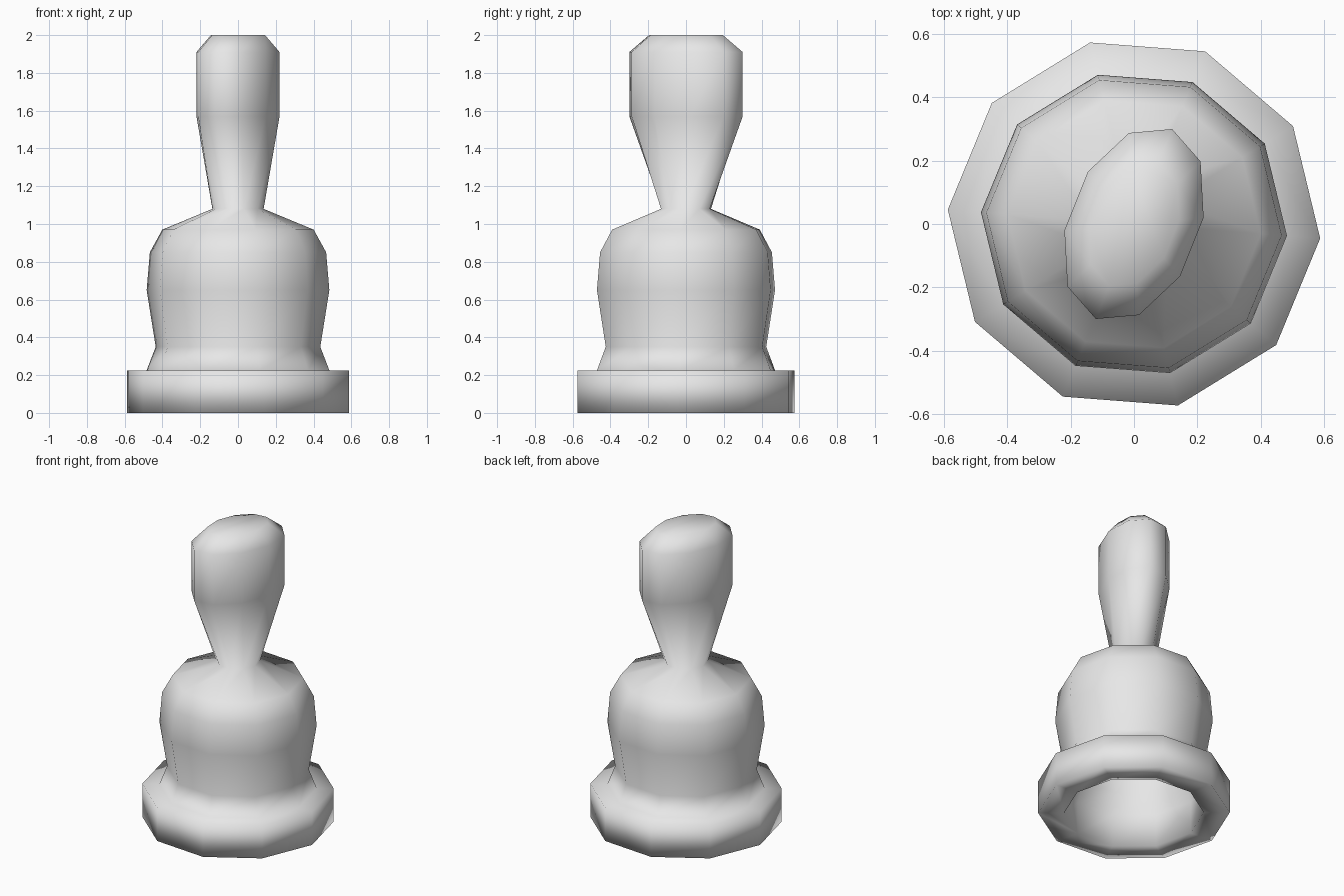
import bpy
import bmesh
from math import cos, sin, radians, tau
from mathutils import Vector

SIDES = 10

cube = bpy.data.objects.get("Cube")
if cube:
    bpy.data.objects.remove(cube, do_unlink=True)

grey = bpy.data.materials.new("light_grey")
grey.use_nodes = True
colour = (0.8, 0.8, 0.8, 1)
grey.diffuse_color = colour
grey.node_tree.nodes["Principled BSDF"].inputs["Base Color"].default_value = colour


def round_ring(radius, z):
    """Ten-sided ring, turned slightly about the axis."""
    turn = radians(-4.4)
    return [Vector((radius * cos(turn + tau * i / SIDES),
                    radius * sin(turn + tau * i / SIDES), z)) for i in range(SIDES)]


def grip_ring(scale, z):
    """Slanted oval ring for the handle grip."""
    a, b = Vector((0.22, 0.02, 0)), Vector((0.055, 0.309, 0))
    return [scale * (a * cos(tau * i / SIDES) + b * sin(tau * i / SIDES)) + Vector((0, 0, z))
            for i in range(SIDES)]


# Hollow inside, base, bell body and shoulder, as (radius, height)
profile = [
    (0.30, 0.93), (0.38, 0.82), (0.42, 0.65), (0.38, 0.35), (0.43, 0.22), (0.43, 0),
    (0.59, 0), (0.59, 0.225), (0.485, 0.225), (0.437, 0.35), (0.485, 0.65),
    (0.468, 0.85), (0.402, 0.97), (0.136, 1.08),
]
rings = [round_ring(r, z) for r, z in profile]

# Handle grip with a bevelled top
rings += [grip_ring(1, 1.57), grip_ring(1, 1.91), grip_ring(0.65, 2)]

# Skin the rings and close both ends
bm = bmesh.new()
loops = [[bm.verts.new(p) for p in ring] for ring in rings]
for low, high in zip(loops, loops[1:]):
    for i in range(SIDES):
        j = (i + 1) % SIDES
        bm.faces.new((low[i], low[j], high[j], high[i]))
bm.faces.new(loops[-1])
bm.faces.new(reversed(loops[0]))
bmesh.ops.recalc_face_normals(bm, faces=bm.faces)
for face in bm.faces:
    face.smooth = True

mesh = bpy.data.meshes.new("bell_with_handle")
bm.to_mesh(mesh)
bm.free()
mesh.materials.append(grey)
bell = bpy.data.objects.new("bell_with_handle", mesh)
bpy.context.collection.objects.link(bell)
